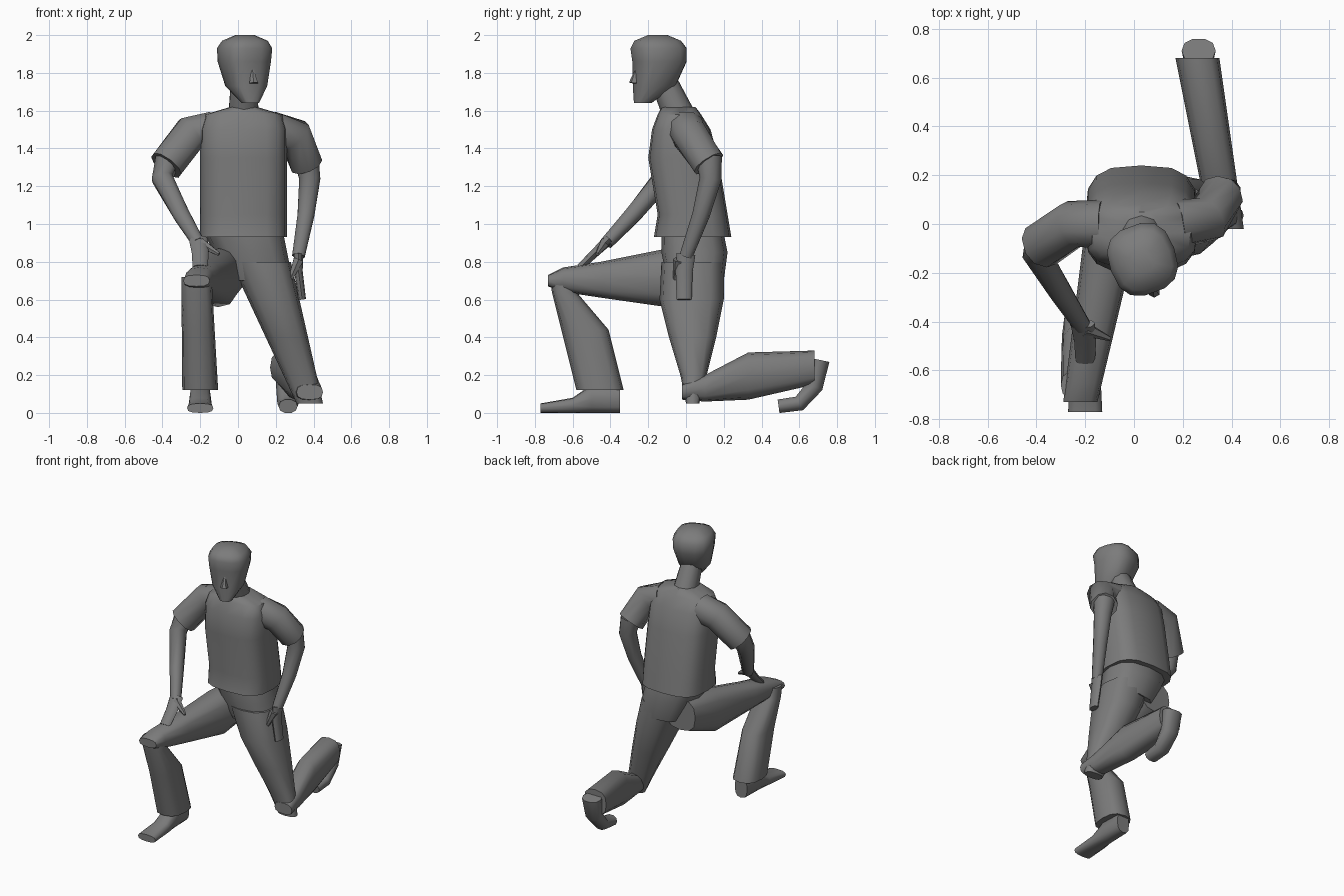
import bpy
import bmesh
from math import sin, cos, pi, radians, copysign
from mathutils import Vector, Matrix

cube = bpy.data.objects.get("Cube")
if cube:
    bpy.data.objects.remove(cube)

grey = bpy.data.materials.new("grey")
grey.use_nodes = True
shade = (.2, .2, .2, 1)
grey.diffuse_color = shade
grey.node_tree.nodes["Principled BSDF"].inputs["Base Color"].default_value = shade

SIDEWAYS = Vector((1, 0, 0))
BACKWARD = Vector((0, 1, 0))


def outline(sides, roundness):
    """Unit cross-section: a circle at roundness one, boxier below."""
    def soften(value):
        return copysign(abs(value) ** roundness, value)
    angles = [2 * pi * step / sides for step in range(sides)]
    return [(soften(cos(angle)), soften(sin(angle))) for angle in angles]


def blend(start, end):
    """Rule that runs evenly from a start value to an end value."""
    return lambda t, depth=None: start + (end - start) * t


def skin(name, rings):
    """Join rings of points into a closed, smooth-shaded tube."""
    bm = bmesh.new()
    loops = [[bm.verts.new(point) for point in ring] for ring in rings]
    for lower, upper in zip(loops, loops[1:]):
        for i in range(len(lower)):
            bm.faces.new((lower[i - 1], lower[i], upper[i], upper[i - 1]))
    bm.faces.new(loops[0])
    bm.faces.new(loops[-1])
    bmesh.ops.recalc_face_normals(bm, faces=bm.faces)
    mesh = bpy.data.meshes.new(name)
    bm.to_mesh(mesh)
    bm.free()
    mesh.materials.append(grey)
    part = bpy.data.objects.new(name, mesh)
    bpy.context.collection.objects.link(part)
    bpy.ops.object.select_all(action='DESELECT')
    part.select_set(True)
    bpy.context.view_layer.objects.active = part
    bpy.ops.object.shade_smooth_by_angle(angle=radians(50))
    return part


def upright(x, across, along):
    return (x, across, along)


def lying(x, across, along):
    return (x, along, across)


def stack(name, pose, profile, centre, width, sides=12, roundness=.75):
    """Side profile of (low, high, position); x centre and half width by rule."""
    first, last = profile[0][-1], profile[-1][-1]
    rings = []
    for low, high, position in profile:
        t = (position - first) / (last - first)
        middle, depth = (low + high) / 2, (high - low) / 2
        half = width(t, depth)
        rings.append([pose(centre(t) + half * u, middle + depth * v, position)
                      for u, v in outline(sides, roundness)])
    return skin(name, rings)


def limb(name, joints, start, end, flat=1, facing=BACKWARD, sides=10):
    """Tapered tube through joints; flat thins it across the facing axis."""
    joints = [Vector(joint) for joint in joints]
    last = len(joints) - 1
    rings = []
    for i, joint in enumerate(joints):
        direction = joints[min(i + 1, last)] - joints[max(i - 1, 0)]
        direction.normalize()
        wide = (facing - direction * facing.dot(direction)).normalized()
        thin = direction.cross(wide) * flat
        radius = blend(start, end)(i / last)
        rings.append([joint + (wide * u + thin * v) * radius
                      for u, v in outline(sides, .9)])
    return skin(name, rings)


# Shirt body, narrowing quickly at the shoulders
def shoulder_line(t, depth):
    return .23 * (1 - .7 * t ** 30)


stack("shirt", upright,
      [(-.17, .24, .93), (-.15, .22, 1.05), (-.2, .17, 1.35),
       (-.18, .13, 1.5), (-.15, .08, 1.58), (-.13, .05, 1.62)],
      centre=blend(.03, .03), width=shoulder_line, sides=16, roundness=.65)

# Sleeves
limb("right_sleeve", [(-.13, 0, 1.5), (-.25, 0, 1.48), (-.38, -.09, 1.31)],
     start=.1, end=.095)
limb("left_sleeve", [(.18, 0, 1.5), (.3, .02, 1.47), (.36, .12, 1.32)],
     start=.1, end=.09)

# Bare arms
limb("right_arm", [(-.37, -.08, 1.35), (-.4, -.12, 1.24),
                   (-.3, -.28, 1.05), (-.21, -.42, .9)],
     start=.07, end=.035)
limb("left_arm", [(.36, .12, 1.35), (.38, .13, 1.24),
                  (.36, .08, 1.05), (.32, 0, .83)],
     start=.07, end=.035)

# Hands and thumbs
limb("right_hand", [(-.21, -.41, .92), (-.2, -.48, .85), (-.2, -.56, .77)],
     start=.05, end=.04, flat=.5, facing=SIDEWAYS, sides=8)
limb("left_hand", [(.32, 0, .84), (.32, -.01, .75), (.34, -.01, .6)],
     start=.05, end=.04, flat=.5, sides=8)
limb("right_thumb", [(-.2, -.43, .9), (-.1, -.47, .84)],
     start=.03, end=.01, sides=6)
limb("left_thumb", [(.32, -.04, .81), (.27, -.06, .69)],
     start=.03, end=.01, sides=6)

# Trousers: hips, then the kneeling left leg
stack("trouser_hips", upright,
      [(-.13, .2, .95), (-.13, .22, .85), (-.1, .2, .7)],
      centre=blend(.03, .12), width=blend(.21, .17))
stack("left_trouser_thigh", upright,
      [(-.13, .2, .8), (-.14, .2, .6), (-.09, .16, .4), (-.03, .11, .2), (0, .07, .05)],
      centre=blend(.12, .38), width=blend(.16, .07))
stack("left_trouser_shin", lying,
      [(.07, .15, -.02), (.06, .2, .1), (.07, .32, .33), (.15, .33, .68)],
      centre=blend(.38, .26), width=blend(.07, .09))

# The raised right leg
stack("right_trouser_thigh", lying,
      [(.65, .88, .15), (.56, .87, -.1), (.61, .8, -.45), (.64, .77, -.65), (.67, .73, -.73)],
      centre=blend(-.06, -.22), width=blend(.12, .07))
stack("right_trouser_shin", upright,
      [(-.72, -.6, .72), (-.71, -.58, .64), (-.66, -.41, .44), (-.58, -.33, .12)],
      centre=blend(-.22, -.2), width=blend(.08, .095))

# Shoes
stack("right_shoe", lying,
      [(0, .15, -.35), (0, .15, -.5), (0, .08, -.6), (0, .05, -.77)],
      centre=blend(-.2, -.2), width=blend(.05, .07))
heel_to_toe = [(.71, .28), (.68, .14), (.6, .05), (.49, .035)]
limb("left_shoe", [(.265, y, z) for y, z in heel_to_toe],
     start=.07, end=.05, flat=.75, facing=SIDEWAYS)

# Neck, then a head turned slightly to its left, and its nose
limb("neck", [(.03, -.03, 1.56), (.03, -.12, 1.76)], start=.085, end=.07)
head = stack("head", upright,
             [(-.28, -.19, 1.64), (-.28, -.06, 1.73), (-.28, 0, 1.86),
              (-.29, 0, 1.93), (-.27, -.03, 1.97), (-.2, -.1, 2)],
             centre=blend(.035, .035), width=lambda t, depth: .95 * depth, sides=14)
pivot = Matrix.Translation((.035, -.145, 0))
head.data.transform(pivot @ Matrix.Rotation(radians(20), 4, 'Z') @ pivot.inverted())
limb("nose", [(.076, -.26, 1.83), (.083, -.277, 1.745)],
     start=.005, end=.025, sides=6)
